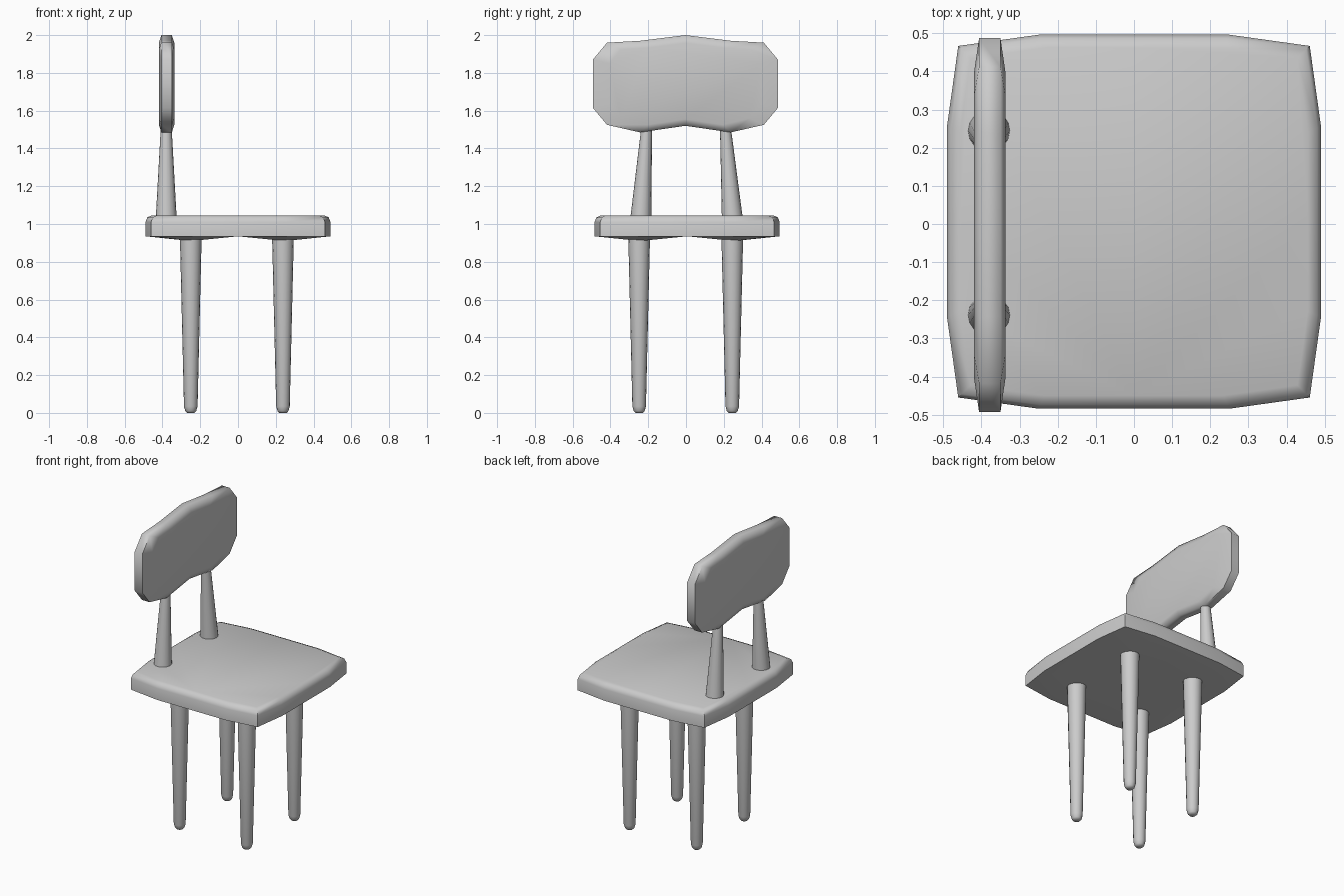
import bpy, bmesh, math

if "Cube" in bpy.data.objects:
    bpy.data.objects.remove(bpy.data.objects["Cube"])

grey = bpy.data.materials.new("light_grey")
grey.diffuse_color = (0.6, 0.6, 0.6, 1)
grey.use_nodes = True
grey.node_tree.nodes["Principled BSDF"].inputs["Base Color"].default_value = grey.diffuse_color


def finish(name, bm, angle=60):
    bmesh.ops.recalc_face_normals(bm, faces=bm.faces)
    me = bpy.data.meshes.new(name)
    bm.to_mesh(me)
    bm.free()
    me.materials.append(grey)
    ob = bpy.data.objects.new(name, me)
    bpy.context.collection.objects.link(ob)
    bpy.ops.object.select_all(action='DESELECT')
    ob.select_set(True)
    bpy.context.view_layer.objects.active = ob
    bpy.ops.object.shade_smooth_by_angle(angle=math.radians(angle))
    return ob


def bridge(bm, a, b):
    n = len(a)
    for i in range(n):
        j = (i + 1) % n
        bm.faces.new((a[i], a[j], b[j], b[i]))


def loft(name, rings, angle=60):
    bm = bmesh.new()
    loops = [[bm.verts.new(p) for p in r] for r in rings]
    for a, b in zip(loops, loops[1:]):
        bridge(bm, a, b)
    bm.faces.new(loops[0])
    bm.faces.new(loops[-1])
    return finish(name, bm, angle)


def turned(name, sections, sides=16):
    """Round stick through sections of (x, y, z, radius)."""
    loft(name, [[(x + r * math.cos(2 * math.pi * i / sides),
                  y + r * math.sin(2 * math.pi * i / sides), z)
                 for i in range(sides)] for x, y, z, r in sections])


# Seat: 5 x 5 grid slab, rounded upper rim, underside swelling over the legs
STEPS = (-0.49, -0.25, 0, 0.25, 0.49)
SEAT_Y = 0.006


def seat_xy(i, j):
    x, y = STEPS[i], STEPS[j]
    if i in (0, 4) and j in (0, 4):
        x, y = x * 0.94, y * 0.94
    return x, y


rim = ([(i, 0) for i in range(4)] + [(4, j) for j in range(4)]
       + [(i, 4) for i in range(4, 0, -1)] + [(0, j) for j in range(4, 0, -1)])
bm = bmesh.new()
under = {}
for i in range(5):
    for j in range(5):
        x, y = seat_xy(i, j)
        z = 0.91 if i in (1, 3) and j in (1, 3) else 0.935
        under[i, j] = bm.verts.new((x, y + SEAT_Y, z))
for i in range(4):
    for j in range(4):
        bm.faces.new((under[i, j], under[i + 1, j], under[i + 1, j + 1], under[i, j + 1]))
loop = [under[k] for k in rim]
for scale, z in ((1, 1.01), (0.98, 1.035), (0.93, 1.046)):
    nxt = []
    for k in rim:
        x, y = seat_xy(*k)
        nxt.append(bm.verts.new((x * scale, y * scale + SEAT_Y, z)))
    bridge(bm, loop, nxt)
    loop = nxt
bm.faces.new(loop)
finish("seat", bm)

# Backrest: outlined panel with softened borders
half = [(0.24, 1.485), (0.415, 1.525), (0.49, 1.615), (0.49, 1.87), (0.415, 1.96), (0.24, 1.97)]
outline = [(0, 1.52)] + half + [(0, 2.0)] + [(-y, z) for y, z in reversed(half)]
MID = 1.74


def panel(x, sy, sz):
    return [(x - 0.378, y * sy - 0.003, MID + (z - MID) * sz) for y, z in outline]


loft("backrest", [panel(-0.041, 0.82, 0.84), panel(-0.028, 1, 1),
                  panel(0.028, 1, 1), panel(0.041, 0.82, 0.84)], 75)

# Back posts: tapering and leaning inward
for side, label in ((-1, "right"), (1, "left")):
    turned("back_post_" + label, [(-0.38, side * 0.243 + 0.003, 1.02, 0.056),
                                  (-0.38, side * 0.205, 1.56, 0.026)])

# Legs: tapering, with rounded feet
for x, lx in ((-0.25, "left"), (0.238, "right")):
    for y, ly in ((-0.248, "front"), (0.245, "back")):
        turned(f"{ly}_{lx}_leg", [(x, y, 0, 0.02), (x, y, 0.01, 0.029), (x, y, 0.035, 0.036),
                                  (x, y, 0.95, 0.058)])
